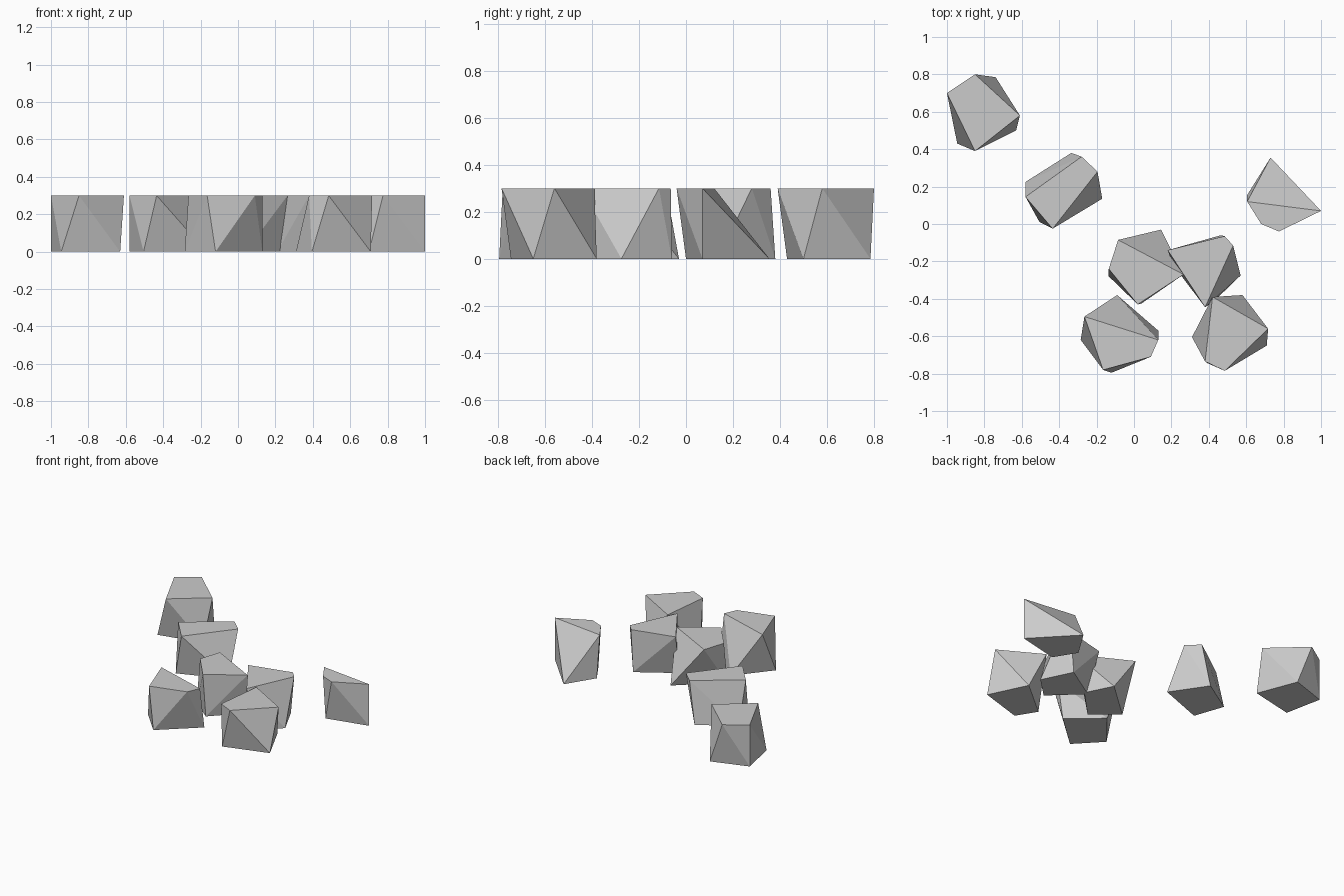
import bpy, bmesh

if "Cube" in bpy.data.objects:
    bpy.data.objects.remove(bpy.data.objects["Cube"])

HEIGHT = 0.3

# Single grey stone colour
stone = bpy.data.materials.new("stone_grey")
stone.diffuse_color = (0.6, 0.6, 0.6, 1)
stone.use_nodes = True
stone.node_tree.nodes["Principled BSDF"].inputs["Base Color"].default_value = stone.diffuse_color

# Each rock is a twisted block: four top corners, four bottom corners (x, y)
ROCKS = {
    "rock_far_left": (
        [(-1.0, .70), (-.85, .39), (-.61, .58), (-.85, .80)],
        [(-1.0, .70), (-.945, .43), (-.63, .50), (-.74, .785)]),
    "rock_left": (
        [(-.58, .145), (-.435, -.025), (-.195, .28), (-.28, .36)],
        [(-.58, .225), (-.505, .01), (-.17, .135), (-.335, .38)]),
    "rock_middle": (
        [(-.085, -.085), (-.135, -.24), (.02, -.43), (.265, -.27)],
        [(.145, -.03), (-.135, -.28), (.04, -.425), (.24, -.22)]),
    "rock_middle_right": (
        [(.18, -.14), (.38, -.445), (.53, -.115), (.485, -.065)],
        [(.21, -.22), (.42, -.42), (.57, -.275), (.465, -.06)]),
    "rock_front": (
        [(-.265, -.495), (-.165, -.78), (.09, -.71), (.13, -.62)],
        [(-.09, -.38), (-.285, -.62), (-.12, -.795), (.13, -.57)]),
    "rock_front_right": (
        [(.42, -.39), (.38, -.735), (.485, -.785), (.717, -.56)],
        [(.58, -.38), (.31, -.605), (.395, -.745), (.71, -.65)]),
    "rock_far_right": (
        [(.605, .12), (.68, 0), (.775, -.04), (1.0, .07)],
        [(.73, .355), (.605, .155), (.70, 0), (1.0, .07)]),
}


def make_rock(name, top, bottom):
    """Faceted block wrapped tightly around its corners."""
    bm = bmesh.new()
    for ring, z in ((top, HEIGHT), (bottom, 0.0)):
        for x, y in ring:
            bm.verts.new((x, y, z))
    bmesh.ops.convex_hull(bm, input=bm.verts[:])
    # merge the flat top and base back into single faces
    bmesh.ops.dissolve_limit(bm, angle_limit=0.01, verts=bm.verts[:], edges=bm.edges[:])
    bmesh.ops.recalc_face_normals(bm, faces=bm.faces[:])
    mesh = bpy.data.meshes.new(name)
    bm.to_mesh(mesh)
    bm.free()
    mesh.materials.append(stone)
    bpy.context.collection.objects.link(bpy.data.objects.new(name, mesh))


for rock, (top, bottom) in ROCKS.items():
    make_rock(rock, top, bottom)
